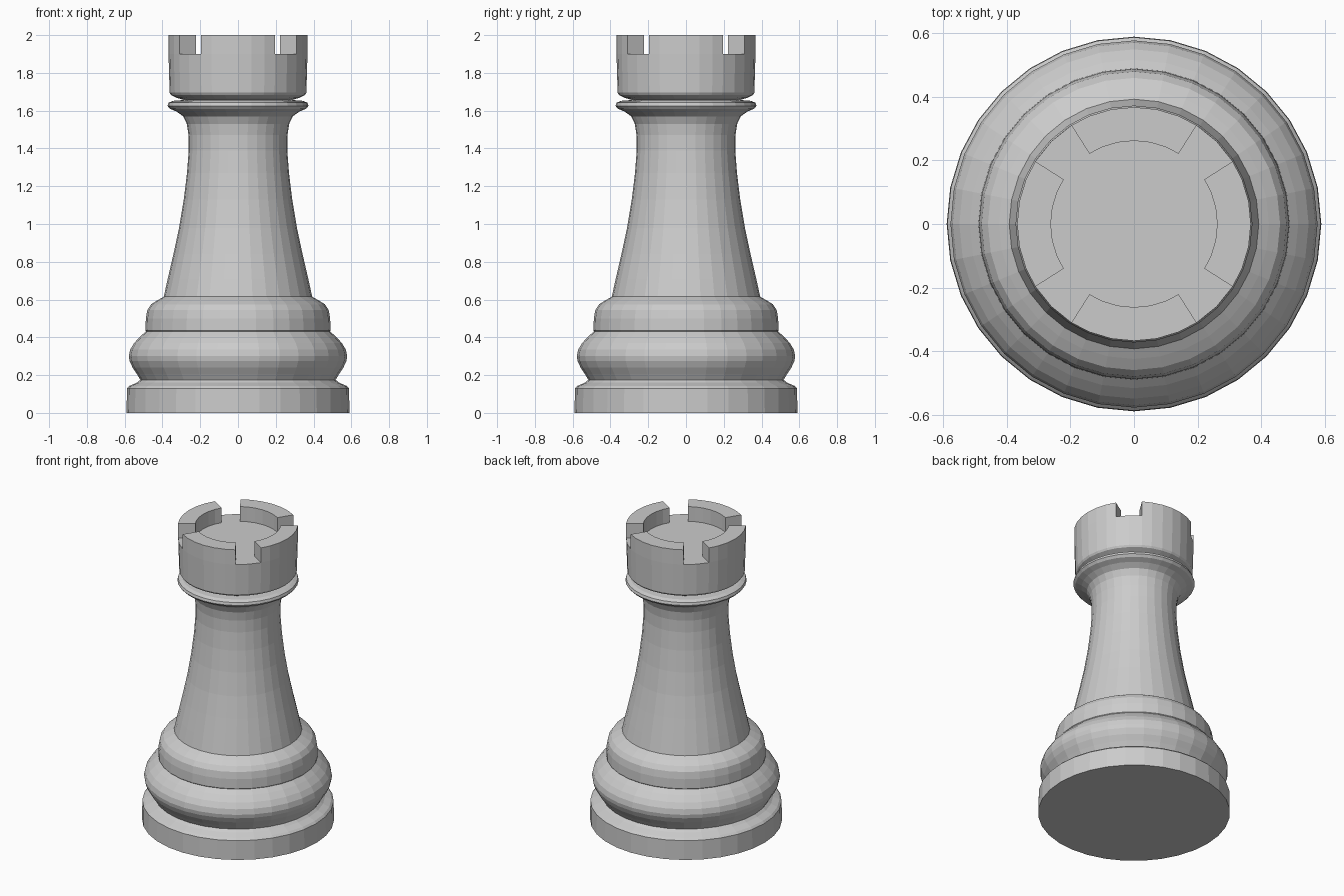
import bpy, bmesh
from math import cos, sin, radians

if "Cube" in bpy.data.objects:
    bpy.data.objects.remove(bpy.data.objects["Cube"])

SIDES = 32


def even_angles():
    return [360 * i / SIDES for i in range(SIDES)]


def notch_angles():
    # Nudge the ring so the battlement edges land on the notch sides
    shift = {3: -1.35, 5: 1.35}
    return [360 * i / SIDES + shift.get(i % 8, 0) for i in range(SIDES)]


def lathe(bm, profile, angles):
    """Revolve (radius, height) points; returns the list of face bands."""
    rings = [[bm.verts.new((r * cos(radians(a)), r * sin(radians(a)), z))
              for a in angles] for r, z in profile]
    bands = []
    for low, high in zip(rings, rings[1:]):
        bands.append([bm.faces.new((low[i], low[(i + 1) % SIDES],
                                    high[(i + 1) % SIDES], high[i]))
                      for i in range(SIDES)])
    return rings, bands


def finish(bm, name):
    bmesh.ops.recalc_face_normals(bm, faces=bm.faces)
    mesh = bpy.data.meshes.new(name)
    bm.to_mesh(mesh)
    bm.free()
    obj = bpy.data.objects.new(name, mesh)
    bpy.context.collection.objects.link(obj)
    return obj


# Turned body: foot disc, rounded bulge, shoulder, tapering shaft and collar
body_profile = [
    (0.59, 0.0), (0.588, 0.13), (0.575, 0.143), (0.535, 0.16), (0.517, 0.175),
    (0.535, 0.205), (0.558, 0.24), (0.574, 0.275), (0.578, 0.30),
    (0.571, 0.335), (0.55, 0.37), (0.517, 0.405), (0.487, 0.432),
    (0.49, 0.436), (0.488, 0.50), (0.48, 0.545), (0.46, 0.575),
    (0.425, 0.597), (0.393, 0.615),
    (0.372, 0.71), (0.342, 0.84), (0.312, 0.98), (0.287, 1.13),
    (0.270, 1.27), (0.261, 1.39), (0.262, 1.47), (0.271, 1.53),
    (0.29, 1.57), (0.325, 1.595), (0.36, 1.61), (0.373, 1.625),
    (0.368, 1.642), (0.345, 1.652), (0.28, 1.657),
]
bm = bmesh.new()
rings, _ = lathe(bm, body_profile, even_angles())
bm.faces.new(rings[0])
bm.faces.new(rings[-1])
finish(bm, "turned_body")

# Tower head with a flat floor, then four battlements raised from its rim
head_profile = [(0.28, 1.655), (0.325, 1.668), (0.355, 1.683), (0.362, 1.695),
                (0.368, 1.90), (0.262, 1.90)]
bm = bmesh.new()
rings, bands = lathe(bm, head_profile, notch_angles())
bm.faces.new(rings[0])
bm.faces.new(rings[-1])
rim = bands[-1]
raised = [f for i, f in enumerate(rim) if i % 8 not in (3, 4)]
new = bmesh.ops.extrude_face_region(bm, geom=raised)["geom"]
bmesh.ops.translate(bm, vec=(0, 0, 0.10),
                    verts=[g for g in new if isinstance(g, bmesh.types.BMVert)])
bmesh.ops.delete(bm, geom=[f for f in raised if f.is_valid], context='FACES_ONLY')
finish(bm, "tower_head")
